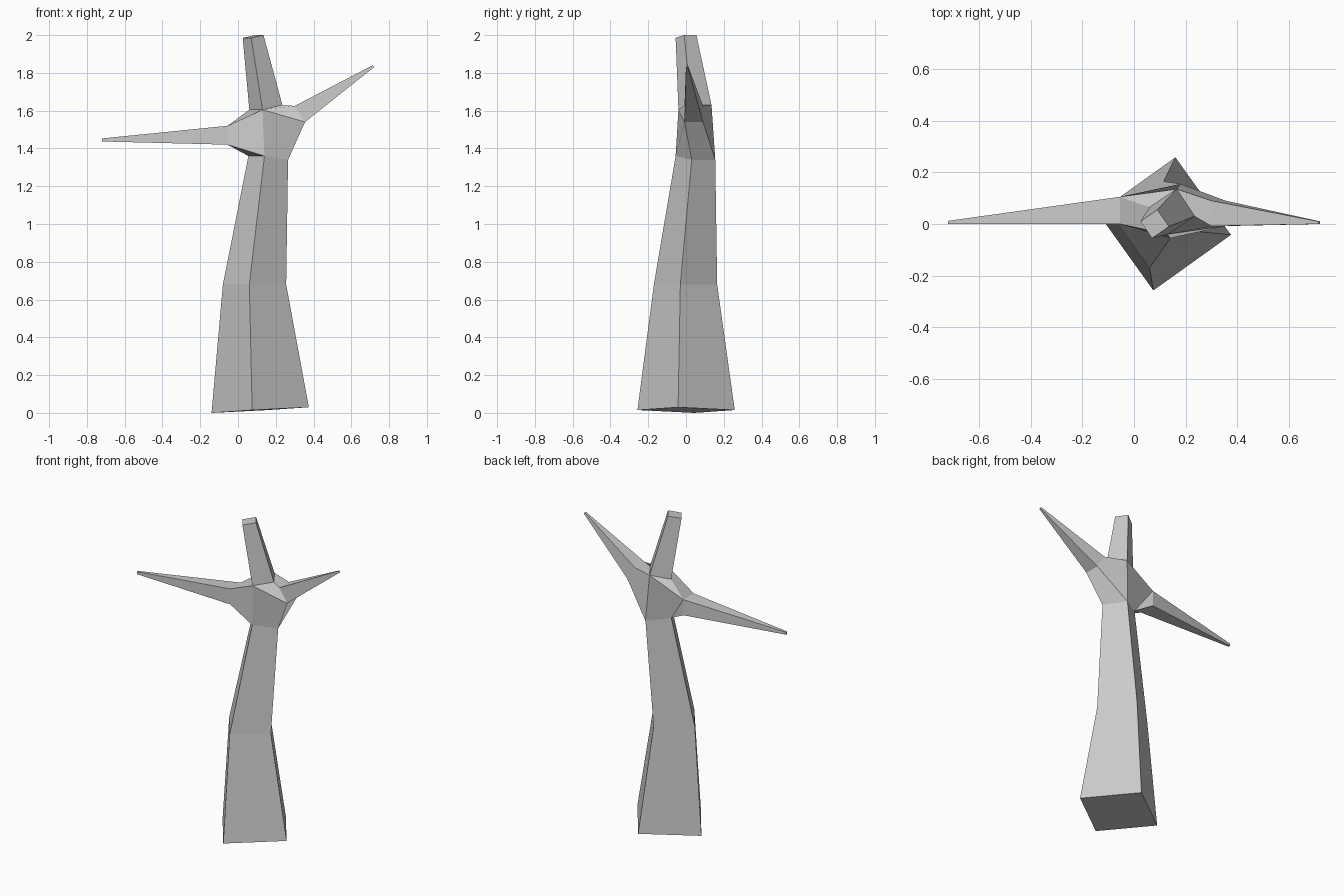
import bpy
import bmesh
from mathutils import Vector

cube = bpy.data.objects.get("Cube")
if cube:
    bpy.data.objects.remove(cube, do_unlink=True)

bark = bpy.data.materials.new("grey_bark")
bark.use_nodes = True
COLOUR = (0.6, 0.6, 0.6, 1)
bark.diffuse_color = COLOUR
bark.node_tree.nodes["Principled BSDF"].inputs["Base Color"].default_value = COLOUR


def diamond(front, right, left_z):
    """Square section turned on edge: front, right, back, left corners."""
    f, r = Vector(front), Vector(right)
    edge = r - f
    left = Vector((f.x - edge.y, f.y + edge.x, left_z))
    return [f, r, r + left - f, left]


def section(x_low, x_high, y, z):
    """Four-sided branch section: low front, low back, high back, high front."""
    return [Vector(p) for p in ((x_low, y[0], z[0]), (x_low, y[1], z[0]),
                                (x_high, y[1], z[1]), (x_high, y[0], z[1]))]


def make_object(name, faces):
    """Build a flat-shaded object from faces given as corner points."""
    bm = bmesh.new()
    for face in faces:
        bm.faces.new([bm.verts.new(p) for p in face])
    bmesh.ops.remove_doubles(bm, verts=bm.verts[:], dist=0.0005)
    bmesh.ops.recalc_face_normals(bm, faces=bm.faces[:])
    mesh = bpy.data.meshes.new(name)
    bm.to_mesh(mesh)
    bm.free()
    mesh.materials.append(bark)
    obj = bpy.data.objects.new(name, mesh)
    bpy.context.collection.objects.link(obj)


def loft(name, rings, cap):
    """Join successive rings and close one end."""
    faces = [rings[cap]]
    for a, b in zip(rings, rings[1:]):
        for i in range(len(a)):
            j = (i + 1) % len(a)
            faces.append([a[i], a[j], b[j], b[i]])
    make_object(name, faces)


# Sections shared between neighbouring parts
base = diamond((0.075, -0.257, 0.015), (0.375, -0.042, 0.03), 0.0)
bend = diamond((0.06, -0.17, 0.68), (0.255, -0.03, 0.68), 0.68)
neck = diamond((0.14, -0.055, 1.36), (0.265, 0.03, 1.34), 1.36)
crown_top = diamond((0.13, -0.04, 1.605), (0.235, 0.03, 1.63), 1.605)
stub_end = diamond((0.07, -0.055, 1.985), (0.135, -0.01, 2.0), 1.985)
right_root = section(-0.055, -0.055, (0, 0.105), (1.42, 1.52))
right_tip = section(-0.72, -0.72, (0, 0.012), (1.437, 1.453))
left_root = section(0.355, 0.3, (-0.008, 0.09), (1.54, 1.625))
left_tip = section(0.72, 0.713, (0, 0.01), (1.83, 1.84))

# Trunk, upright stub and the two long branches
loft("trunk", [base, bend, neck], 0)
loft("top_branch", [crown_top, stub_end], -1)
loft("right_branch", [right_root, right_tip], -1)
loft("left_branch", [left_root, left_tip], -1)

# Faceted crown where the branches meet
f0, r0, b0, l0 = neck
f1, r1, b1, l1 = crown_top
rf0, rb0, rb1, rf1 = right_root
lf0, lb0, lb1, lf1 = left_root
make_object("crown", [
    # towards the right branch
    (f0, f1, rf1, rf0), (f1, l1, rb1, rf1), (l0, f0, rf0, rb0),
    (l0, rb0, rb1), (b0, l0, rb1, b1), (b1, rb1, l1),
    # towards the left branch
    (f0, r0, lf0, f1), (f1, lf0, lf1, r1), (r1, lf1, lb1, b1),
    (r0, b0, lb0, lf0), (b0, b1, lb1, lb0),
])
